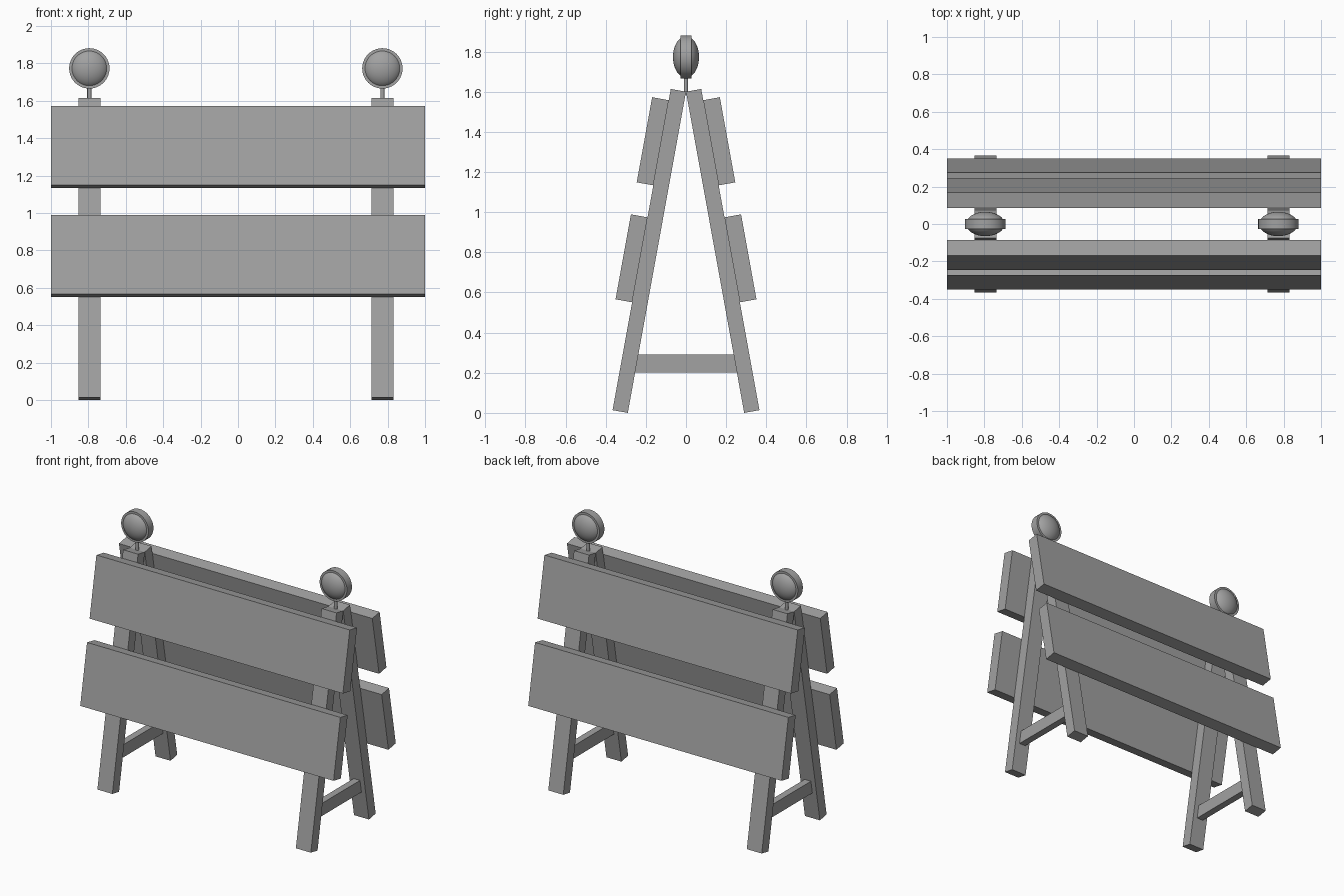
import bpy
import math

if "Cube" in bpy.data.objects:
    bpy.data.objects.remove(bpy.data.objects["Cube"], do_unlink=True)

GREY = (0.36, 0.36, 0.36, 1.0)
grey = bpy.data.materials.new("plain grey")
grey.diffuse_color = GREY
grey.use_nodes = True
grey.node_tree.nodes["Principled BSDF"].inputs["Base Color"].default_value = GREY

APEX = 1.6                        # height where the legs meet
SPREAD = 0.29                     # foot distance from the centre
LEAN = math.atan2(SPREAD, APEX)
LEG_LENGTH = math.hypot(SPREAD, APEX)
LEG_THICK = 0.077


def finish(obj, name):
    obj.name = name
    obj.data.materials.append(grey)
    return obj


def box(name, centre, size, tilt=0.0):
    bpy.ops.mesh.primitive_cube_add(size=1, location=centre, rotation=(tilt, 0, 0))
    obj = bpy.context.object
    obj.scale = size
    bpy.ops.object.transform_apply(location=False, rotation=False, scale=True)
    return finish(obj, name)


def leaning_box(name, side, x, width, out, down):
    """Box in the leaning plane; out and down are ranges measured from the apex."""
    o, d = sum(out) / 2, sum(down) / 2
    y = o * math.cos(LEAN) + d * math.sin(LEAN)
    z = APEX + o * math.sin(LEAN) - d * math.cos(LEAN)
    box(name, (x, side * y, z), (width, out[1] - out[0], down[1] - down[0]), side * LEAN)


def cylinder(name, centre, radius, depth, sides, turn=0.0):
    bpy.ops.mesh.primitive_cylinder_add(vertices=sides, radius=radius, depth=depth,
                                        location=centre, rotation=(turn, 0, 0))
    bpy.ops.object.shade_smooth_by_angle()
    return finish(bpy.context.object, name)


# Two A-frames, each with a crossbar and a warning lamp
for end, x in (("right", -0.795), ("left", 0.772)):
    for face, side in (("front", -1), ("back", 1)):
        leaning_box(f"{face}_{end}_leg", side, x, 0.118, (0, LEG_THICK), (0, LEG_LENGTH))
    box(f"{end}_crossbar", (x, 0, 0.245), (0.05, 0.51, 0.09))

    cylinder(f"{end}_lamp_post", (x, 0, 1.63), 0.011, 0.09, 16)
    cylinder(f"{end}_lamp_rim", (x, 0, 1.773), 0.108, 0.056, 40, math.pi / 2)
    bpy.ops.mesh.primitive_uv_sphere_add(segments=40, ring_count=20, radius=1,
                                         location=(x, 0, 1.773), rotation=(math.pi / 2, 0, 0))
    lens = finish(bpy.context.object, f"{end}_lamp_lens")
    lens.scale = (0.103, 0.103, 0.065)
    bpy.ops.object.transform_apply(location=False, rotation=False, scale=True)
    bpy.ops.object.shade_smooth()

# Two boards on each face
for face, side in (("front", -1), ("back", 1)):
    for level, down in (("upper", (0.057, 0.488)), ("lower", (0.65, 1.08))):
        leaning_box(f"{face}_{level}_board", side, 0, 2.0, (LEG_THICK, 0.161), down)
